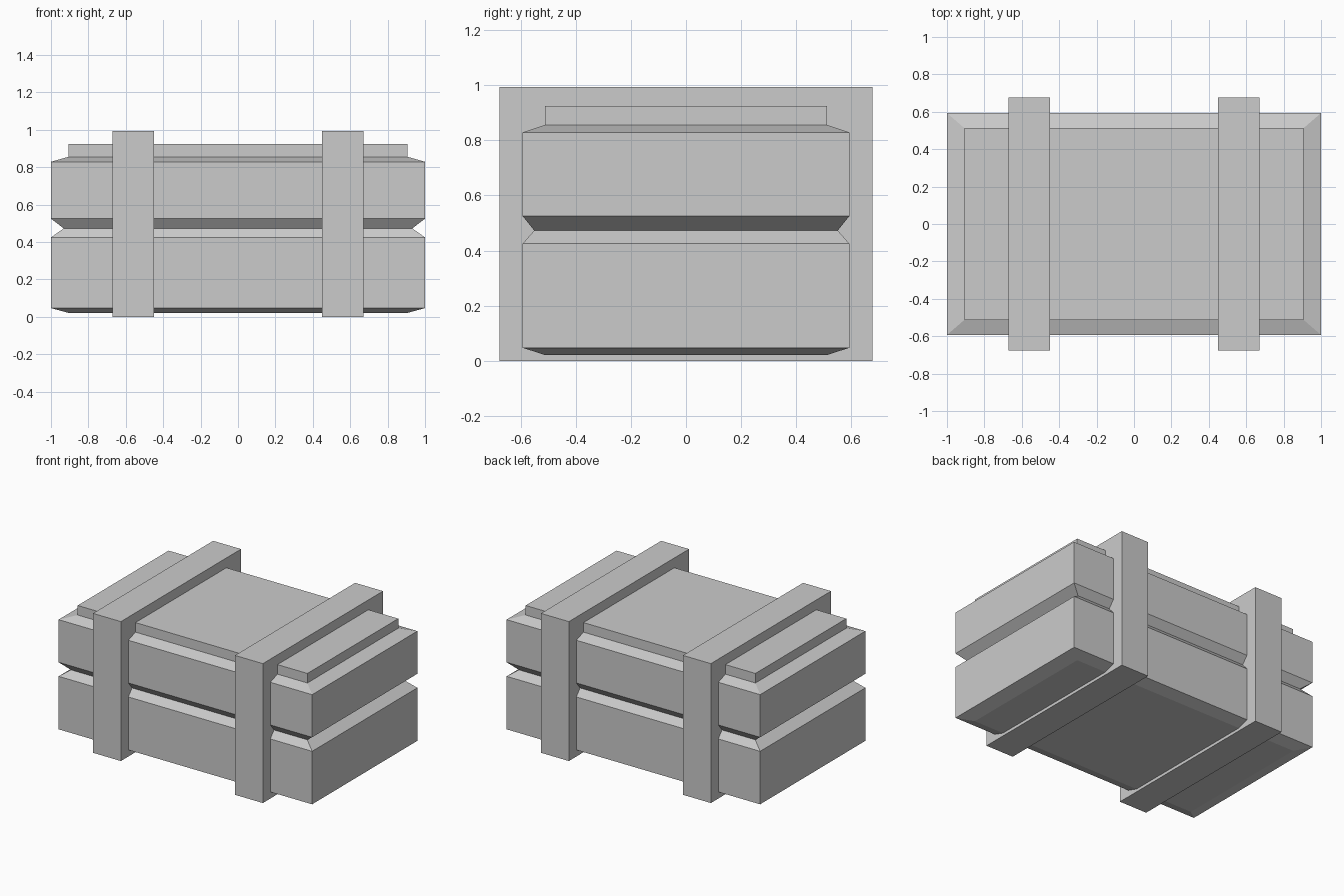
import bpy, bmesh

if "Cube" in bpy.data.objects:
    bpy.data.objects.remove(bpy.data.objects["Cube"])


def new_object(name, bm):
    bmesh.ops.recalc_face_normals(bm, faces=bm.faces)
    mesh = bpy.data.meshes.new(name)
    bm.to_mesh(mesh)
    bm.free()
    obj = bpy.data.objects.new(name, mesh)
    bpy.context.collection.objects.link(obj)
    return obj


def stacked_rectangles(name, levels, cx=0.0):
    """Solid through rectangles given as (z, half x, half y)."""
    bm = bmesh.new()
    rings = [[bm.verts.new((cx + sx * hx, sy * hy, z))
              for sx, sy in ((-1, -1), (1, -1), (1, 1), (-1, 1))]
             for z, hx, hy in levels]
    for low, high in zip(rings, rings[1:]):
        for i in range(4):
            j = (i + 1) % 4
            bm.faces.new((low[i], low[j], high[j], high[i]))
    bm.faces.new(rings[0][::-1])
    bm.faces.new(rings[-1])
    return new_object(name, bm)


# Crate body: bevelled base, groove around the middle, raised lid
stacked_rectangles("crate_body", [
    (0.021, 0.906, 0.512),
    (0.047, 1.0, 0.593),
    (0.425, 1.0, 0.593),
    (0.473, 0.932, 0.551),
    (0.525, 1.0, 0.593),
    (0.829, 1.0, 0.593),
    (0.856, 0.906, 0.512),
    (0.924, 0.906, 0.512),
])

# Two straps wrapping the crate
for side, x in (("left", -0.56), ("right", 0.56)):
    stacked_rectangles(side + "_strap",
                       [(0.0, 0.11, 0.677), (0.994, 0.11, 0.677)], x)
